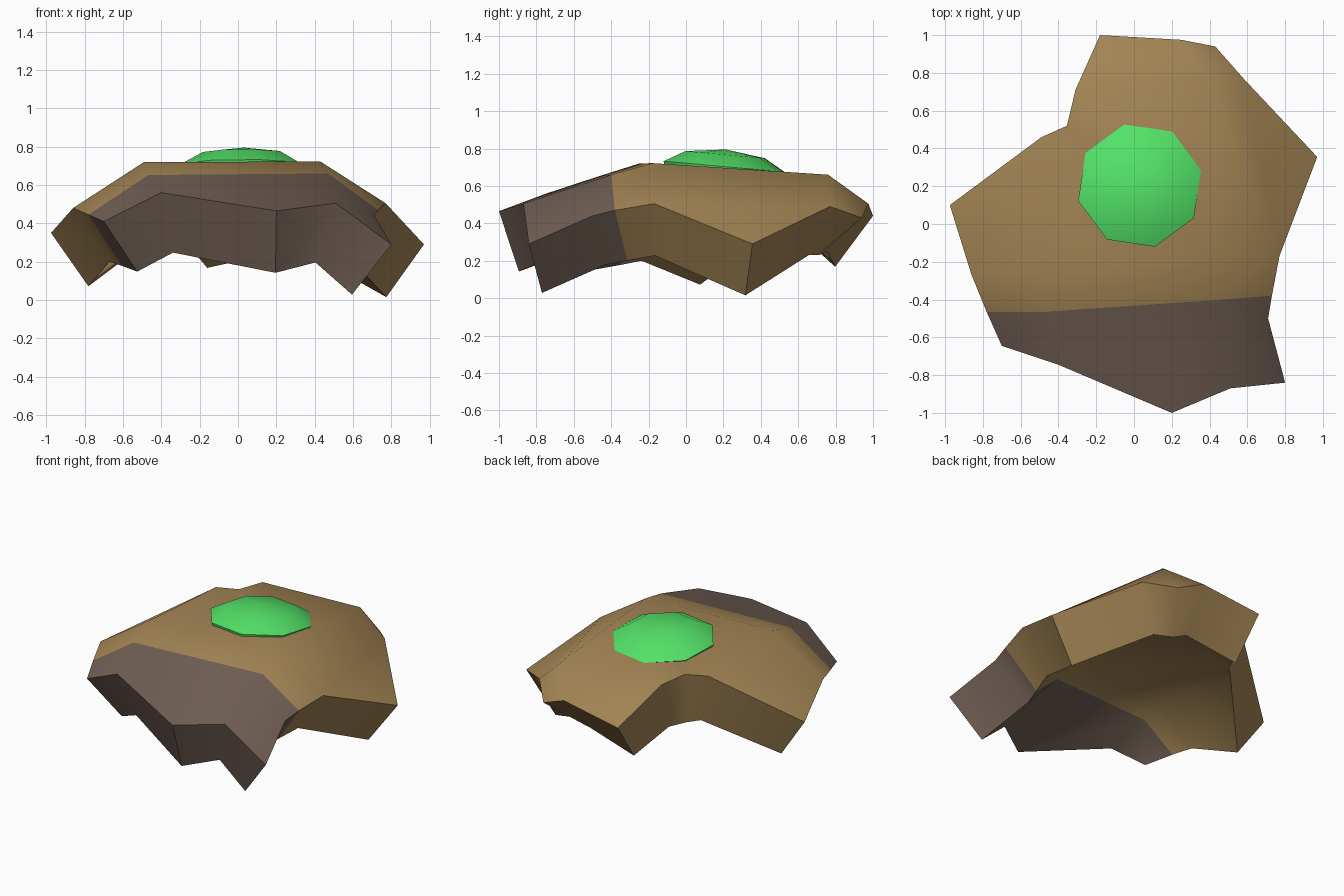
import bpy, bmesh, math
from mathutils import Matrix, Vector

if "Cube" in bpy.data.objects:
    bpy.data.objects.remove(bpy.data.objects["Cube"])


def material(name, rgb):
    m = bpy.data.materials.new(name)
    m.diffuse_color = (*rgb, 1)
    m.use_nodes = True
    m.node_tree.nodes["Principled BSDF"].inputs["Base Color"].default_value = m.diffuse_color
    return m


def finish(name, bm, mats, angle):
    me = bpy.data.meshes.new(name)
    bmesh.ops.recalc_face_normals(bm, faces=bm.faces)
    # open sheets must face upward before thickening
    if sum(f.normal.z * f.calc_area() for f in bm.faces) < -0.01:
        bmesh.ops.reverse_faces(bm, faces=bm.faces)
    bm.to_mesh(me)
    bm.free()
    for m in mats:
        me.materials.append(m)
    ob = bpy.data.objects.new(name, me)
    bpy.context.collection.objects.link(ob)
    bpy.ops.object.select_all(action='DESELECT')
    bpy.context.view_layer.objects.active = ob
    ob.select_set(True)
    for mod in list(ob.modifiers):
        bpy.ops.object.modifier_apply(modifier=mod.name)
    return ob


tan = material("tan shell", (0.37, 0.235, 0.09))
brown = material("dark brown edge", (0.165, 0.115, 0.09))
green = material("bright green", (0.085, 0.76, 0.135))

# Broken shell plate: outline corners and crease points of the outer skin
P = dict(
    fl=(-.70, -.645, .41), fa=(-.40, -.745, .56), fm=(.20, -1, .465), fb=(.51, -.87, .505),
    fr=(.80, -.84, .29), r1=(.71, -.50, .44), r2=(.73, -.38, .47), r3=(.77, -.17, .505),
    r4=(.97, .355, .29), r5=(.58, .77, .49), b1=(.43, .94, .43), b2=(.25, .975, .505),
    b3=(-.18, 1, .44), l5=(-.31, .71, .662), l4=(-.355, .52, .674), l3=(-.49, .46, .675),
    l2=(-.975, .10, .35), l1=(-.86, -.27, .48), l0=(-.78, -.465, .445),
    ka=(-.47, -.465, .652), kb=(.47, -.40, .66), A=(-.49, -.25, .72), B=(.43, -.18, .722),
    C=(.40, .76, .66))
# Facets between the creases; the first three are the dark edge
FACETS = ["fl fa ka l0", "fa fm fb kb ka", "fb fr r1 r2 kb",
          "l0 ka A l1", "ka kb B A", "kb r2 r3 B", "l1 A l3 l2",
          "A B C l5 l4 l3", "B r3 r4 r5 C", "l5 C b2 b3", "C r5 b1 b2"]
bm = bmesh.new()
V = {k: bm.verts.new(p) for k, p in P.items()}
for i, names in enumerate(FACETS):
    f = bm.faces.new([V[n] for n in names.split()])
    f.material_index = 1 if i < 3 else 0
plate = finish("shell_plate", bm, [tan, brown], 45)
solid = plate.modifiers.new("thickness", 'SOLIDIFY')
solid.thickness = 0.34
solid.offset = -1
bpy.ops.object.modifier_apply(modifier=solid.name)
bpy.ops.object.shade_smooth_by_angle(angle=math.radians(45))

# Green eight-sided bump set into the top
bm = bmesh.new()
rings = []
tilt = Matrix.Translation(Vector((.03, .212, .795))) @ Matrix.Rotation(-.09, 4, 'X')
for r, h in ((.22, -.028), (.335, -.092), (.30, -.20)):
    rings.append([bm.verts.new(tilt @ Vector((r * math.cos(a), r * math.sin(a), h)))
                  for a in (math.radians(14 + 45 * i) for i in range(8))])
top = bm.verts.new(tilt @ Vector((0, 0, 0)))
for i in range(8):
    j = (i + 1) % 8
    bm.faces.new((top, rings[0][i], rings[0][j]))
    for a, b in zip(rings, rings[1:]):
        bm.faces.new((a[i], b[i], b[j], a[j]))
bm.faces.new(rings[-1][::-1])
finish("green_bump", bm, [green], 45)
bpy.ops.object.shade_smooth_by_angle(angle=math.radians(45))
